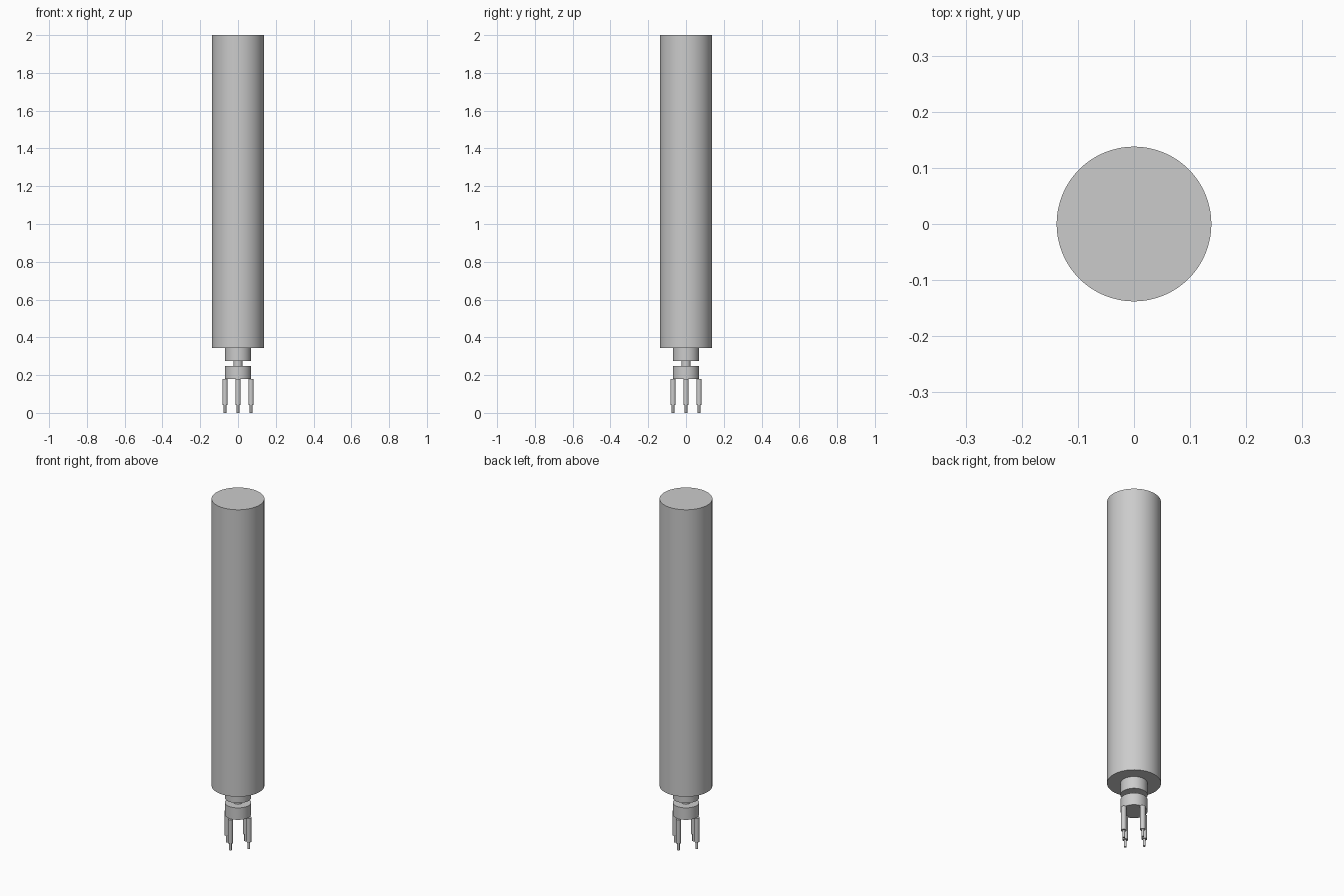
import bpy
import math

cube = bpy.data.objects.get("Cube")
if cube:
    bpy.data.objects.remove(cube, do_unlink=True)

# One plain metal grey
metal = bpy.data.materials.new("metal_grey")
metal.use_nodes = True
GREY = (0.6, 0.6, 0.6, 1)
metal.diffuse_color = GREY
metal.node_tree.nodes["Principled BSDF"].inputs["Base Color"].default_value = GREY

U = 2 / 29  # module: the whole tool is 29 modules tall


def cylinder(name, radius, bottom, top, x=0, y=0, sides=64):
    """Upright smooth cylinder, sizes in modules."""
    bpy.ops.mesh.primitive_cylinder_add(
        vertices=sides, radius=radius * U, depth=(top - bottom) * U,
        location=(x * U, y * U, (top + bottom) / 2 * U))
    obj = bpy.context.object
    obj.name = name
    obj.data.materials.append(metal)
    bpy.ops.object.shade_smooth_by_angle(angle=math.radians(30))
    return obj


# Body and stepped wrist
cylinder("body", 2, 5, 29)
cylinder("neck", 1, 4, 5)
cylinder("wrist_shaft", 0.35, 3.6, 4)
cylinder("hub", 1, 2.6, 3.6)

# Four fingers around the rim of the hub, each with a thin tip
for side, angle in zip(("left", "back", "right", "front"), range(0, 360, 90)):
    x, y = math.cos(math.radians(angle)), math.sin(math.radians(angle))
    cylinder(side + "_finger", 0.2, 0.6, 2.6, x, y, 32)
    cylinder(side + "_fingertip", 0.1, 0, 0.6, x, y, 32)
